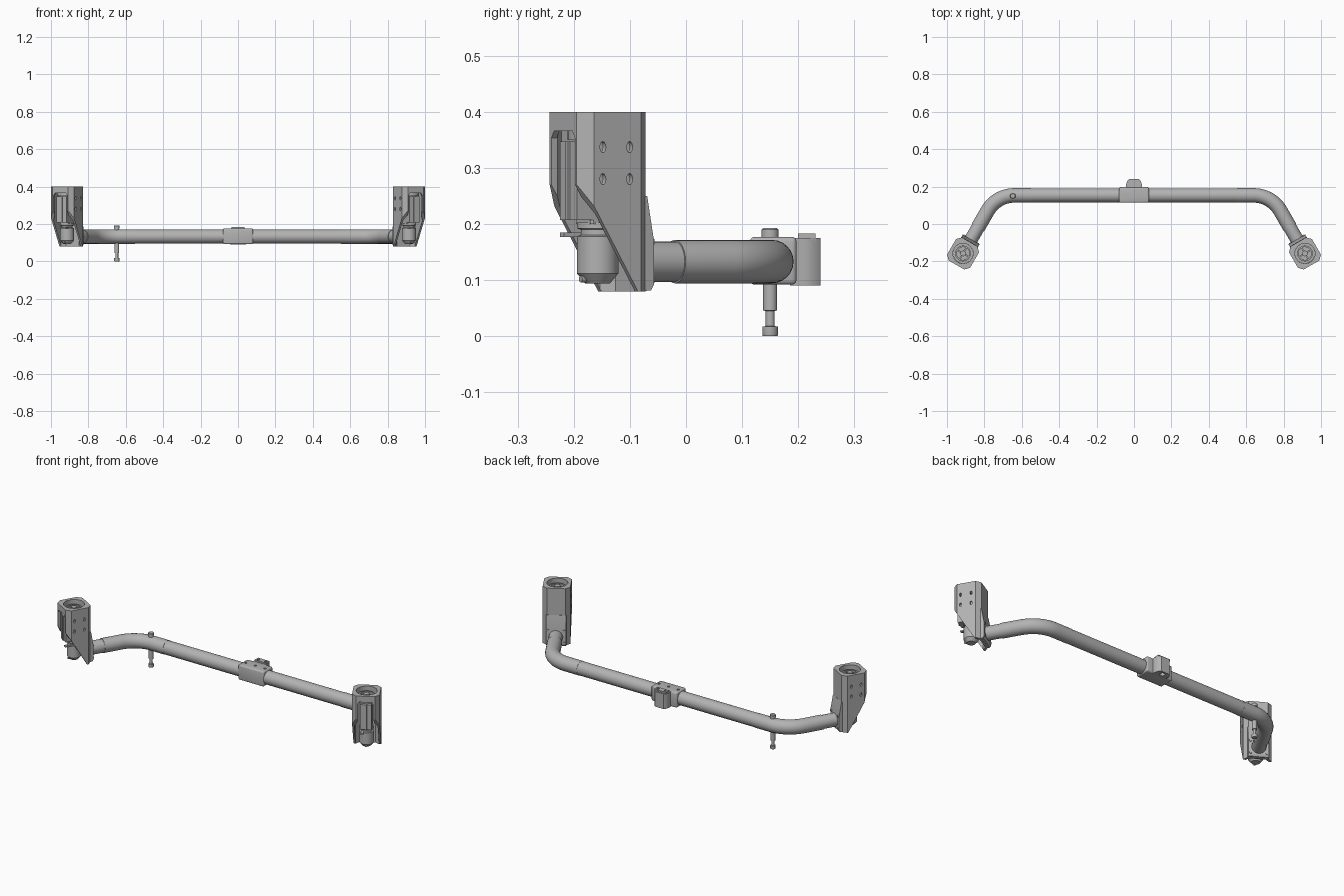
import bpy, bmesh
from math import sin, cos, pi, radians
from mathutils import Matrix, Vector

cube = bpy.data.objects.get("Cube")
if cube:
    bpy.data.objects.remove(cube)

grey = bpy.data.materials.new("satin_grey")
grey.use_nodes = True
grey.diffuse_color = (0.45, 0.45, 0.45, 1)
grey.node_tree.nodes["Principled BSDF"].inputs["Base Color"].default_value = (0.45, 0.45, 0.45, 1)

AXIS_Z = 0.133   # tube height
BAR_Y = 0.153    # tube depth


def finish(obj, mesh):
    mesh.materials.clear()
    mesh.materials.append(grey)
    mesh.shade_smooth()
    mesh.set_sharp_from_angle(angle=radians(30))
    obj.data = mesh
    return obj


def add(name, bm, matrix=Matrix()):
    bm.transform(matrix)
    bmesh.ops.recalc_face_normals(bm, faces=bm.faces)
    mesh = bpy.data.meshes.new(name)
    bm.to_mesh(mesh)
    bm.free()
    obj = bpy.data.objects.new(name, mesh)
    bpy.context.collection.objects.link(obj)
    return finish(obj, mesh)


def baked(obj):
    """Replace an object's mesh by its evaluated result."""
    bpy.context.view_layer.update()
    graph = bpy.context.evaluated_depsgraph_get()
    return bpy.data.meshes.new_from_object(obj.evaluated_get(graph))


def prism(name, points, lo, hi, axis="Z", matrix=Matrix()):
    """Extrude a 2D outline along one axis."""
    bm = bmesh.new()
    place = {"X": lambda p: (lo, p[0], p[1]),
             "Y": lambda p: (p[0], lo, p[1]),
             "Z": lambda p: (p[0], p[1], lo)}[axis]
    face = bm.faces.new([bm.verts.new(place(p)) for p in points])
    new = bmesh.ops.extrude_face_region(bm, geom=[face])["geom"]
    step = Vector([(hi - lo) * (a == axis) for a in "XYZ"])
    bmesh.ops.translate(bm, vec=step, verts=[v for v in new if isinstance(v, bmesh.types.BMVert)])
    return add(name, bm, matrix)


def ellipse(u, v, ru, rv=None, n=32):
    rv = rv or ru
    return [(u + ru * cos(2 * pi * i / n), v + rv * sin(2 * pi * i / n)) for i in range(n)]


def rect(u0, u1, v0, v1):
    return [(u0, v0), (u1, v0), (u1, v1), (u0, v1)]


def octagon(h, c):
    k = h - c
    return [(k, -h), (h, -k), (h, k), (k, h), (-k, h), (-h, k), (-h, -k), (-k, -h)]


def lathe(name, profile, matrix=Matrix()):
    """Turn a (radius, height) profile about the z axis."""
    bm = bmesh.new()
    verts = [bm.verts.new((r, 0, z)) for r, z in profile]
    edges = [bm.edges.new(pair) for pair in zip(verts, verts[1:])]
    bmesh.ops.spin(bm, geom=verts + edges, cent=(0, 0, 0), axis=(0, 0, 1),
                   angle=2 * pi, steps=32, use_duplicate=False)
    bmesh.ops.remove_doubles(bm, verts=bm.verts, dist=1e-5)
    return add(name, bm, matrix)


def cut(obj, cutters):
    for c in cutters:
        mod = obj.modifiers.new("cut", "BOOLEAN")
        mod.operation, mod.object, mod.solver = "DIFFERENCE", c, "EXACT"
    mesh = baked(obj)
    obj.modifiers.clear()
    finish(obj, mesh)
    for c in cutters:
        bpy.data.objects.remove(c)


def bevel(obj, width, segments=3):
    mod = obj.modifiers.new("bevel", "BEVEL")
    mod.width, mod.segments = width, segments
    mesh = baked(obj)
    obj.modifiers.clear()
    finish(obj, mesh)


def tube(name, path, radius):
    curve = bpy.data.curves.new(name, "CURVE")
    curve.dimensions = "3D"
    curve.bevel_depth, curve.bevel_resolution, curve.use_fill_caps = radius, 10, True
    spline = curve.splines.new("POLY")
    spline.points.add(len(path) - 1)
    for point, (x, y) in zip(spline.points, path):
        point.co = (x, y, AXIS_Z, 1)
    temp = bpy.data.objects.new(name + "_path", curve)
    bpy.context.collection.objects.link(temp)
    mesh = baked(temp)
    bpy.data.objects.remove(temp)
    obj = bpy.data.objects.new(name, mesh)
    bpy.context.collection.objects.link(obj)
    return finish(obj, mesh)


# Main bar
tube("cross_bar", [(-0.55, BAR_Y), (0.55, BAR_Y)], 0.0375)

for side, sx in (("left", 1), ("right", -1)):
    # Bent arm and its end sleeve
    arc = [radians(90 - 5 * i) for i in range(13)]
    bend = [(0.64 + 0.165 * cos(a), BAR_Y - 0.165 + 0.165 * sin(a)) for a in arc]
    path = [(0.55, BAR_Y)] + bend + [(0.835, -0.02)]
    tube(side + "_bent_arm", [(sx * x, y) for x, y in path], 0.0387)
    tube(side + "_end_sleeve", [(sx * 0.833, -0.017), (sx * 0.876, -0.091)], 0.036)

    # Bracket frame: local -y points outward along the arm
    M = (Matrix.Diagonal((sx, 1, 1, 1)) @ Matrix.Translation((0.914, -0.1575, 0))
         @ Matrix.Rotation(radians(30), 4, "Z"))

    # Housing shell with cavity, window, sloped underside, bore and slots
    housing = prism(side + "_housing", octagon(0.071, 0.023), 0.08, 0.40, "Z", M)
    slope = [(-0.1, 0.319), (0.045, 0.075), (0.045, 0), (-0.1, 0)]
    window = [(-0.042, 0.05), (0.042, 0.05), (0.042, 0.353), (0.032, 0.366),
              (-0.032, 0.366), (-0.042, 0.353)]
    cutters = [prism("cutter", slope, -0.1, 0.1, "X", M),
               prism("cutter", octagon(0.06, 0.02), 0.0, 0.366, "Z", M),
               prism("cutter", window, -0.1, -0.04, "Y", M),
               prism("cutter", ellipse(0, 0, 0.054, n=40), 0.3, 0.5, "Z", M)]
    for y in (-0.03, 0.025):
        for z in (0.28, 0.337):
            cutters.append(prism("cutter", ellipse(y, z, 0.006, 0.01, 16), -0.1, 0.1, "X", M))
    cut(housing, cutters)

    # Mounting flange with corner screws
    flange = [(0.062, 0.08), (0.08, 0.082), (0.086, 0.092), (0.086, 0.17), (0.072, 0.25), (0.062, 0.25)]
    prism(side + "_flange", flange, -0.052, 0.052, "X", M)
    for x in (-0.041, 0.041):
        for z in (0.1, 0.168):
            prism(side + "_flange_screw", ellipse(x, z, 0.007, n=16), 0.08, 0.09, "Y", M)

    # Motor body and lower can
    prism(side + "_motor_body", octagon(0.03, 0.004), 0.2, 0.35, "Z", M)
    prism(side + "_motor_front", rect(-0.03, 0.03, -0.06, -0.02), 0.207, 0.347, "Z", M)
    prism(side + "_motor_rib", rect(-0.006, 0.006, -0.064, -0.05), 0.207, 0.347, "Z", M)
    lathe(side + "_lower_can", [(0, 0.094), (0.022, 0.094), (0.037, 0.112), (0.037, 0.178),
                                (0.03, 0.18), (0.03, 0.19), (0.037, 0.192), (0.037, 0.203),
                                (0, 0.203)], M)
    prism(side + "_can_screw", ellipse(0, 0.102, 0.006, n=16), -0.035, -0.02, "Y", M)
    prism(side + "_lever", rect(-0.026, -0.012, -0.062, -0.01), 0.177, 0.185, "Z", M)

    # Top insert: floor, rim ring, hub and spokes
    lathe(side + "_top_floor", [(0, 0.35), (0.0535, 0.35), (0.0535, 0.366), (0, 0.366)], M)
    lathe(side + "_top_ring", [(0.034, 0.36), (0.034, 0.38), (0.042, 0.38), (0.042, 0.36)], M)
    lathe(side + "_top_hub", [(0, 0.36), (0.015, 0.36), (0.015, 0.385), (0, 0.385)], M)
    for i in range(4):
        spin = M @ Matrix.Rotation(i * pi / 2, 4, "Z")
        prism(side + "_top_spoke", rect(0.012, 0.036, -0.004, 0.004), 0.362, 0.376, "Z", spin)

# Centre clamp with screw recesses
clamp = prism("centre_clamp", rect(0.114, 0.197, 0.092, 0.177), -0.08, 0.08, "X")
bevel(clamp, 0.008)
cut(clamp, [prism("cutter", ellipse(x, 0.155, 0.007, n=16), 0.172, 0.2) for x in (-0.06, 0, 0.06)])

# Rear boss with cap plate, holes below
boss_outline = [(-0.042, 0.185), (-0.042, 0.212), (-0.036, 0.23), (-0.026, 0.24),
                (0.026, 0.24), (0.036, 0.23), (0.042, 0.212), (0.042, 0.185)]
boss = prism("clamp_boss", boss_outline, 0.09, 0.175)
cut(boss, [prism("cutter", ellipse(0, 0.217, 0.013, n=24), 0.05, 0.12)])
cap = prism("boss_cap", rect(-0.036, 0.036, 0.2, 0.231), 0.17, 0.183)
cut(cap, [prism("cutter", ellipse(x, 0.216, 0.007, n=16), 0.176, 0.2) for x in (-0.022, 0.022)])

# Vertical stop bolt through the bar
lathe("stop_bolt", [(0, 0), (0.013, 0), (0.014, 0.003), (0.014, 0.017), (0.008, 0.018), (0.008, 0.045),
                    (0.0125, 0.046), (0.0125, 0.175), (0.015, 0.176), (0.015, 0.19),
                    (0.012, 0.193), (0, 0.193)], Matrix.Translation((-0.648, 0.15, 0)))
